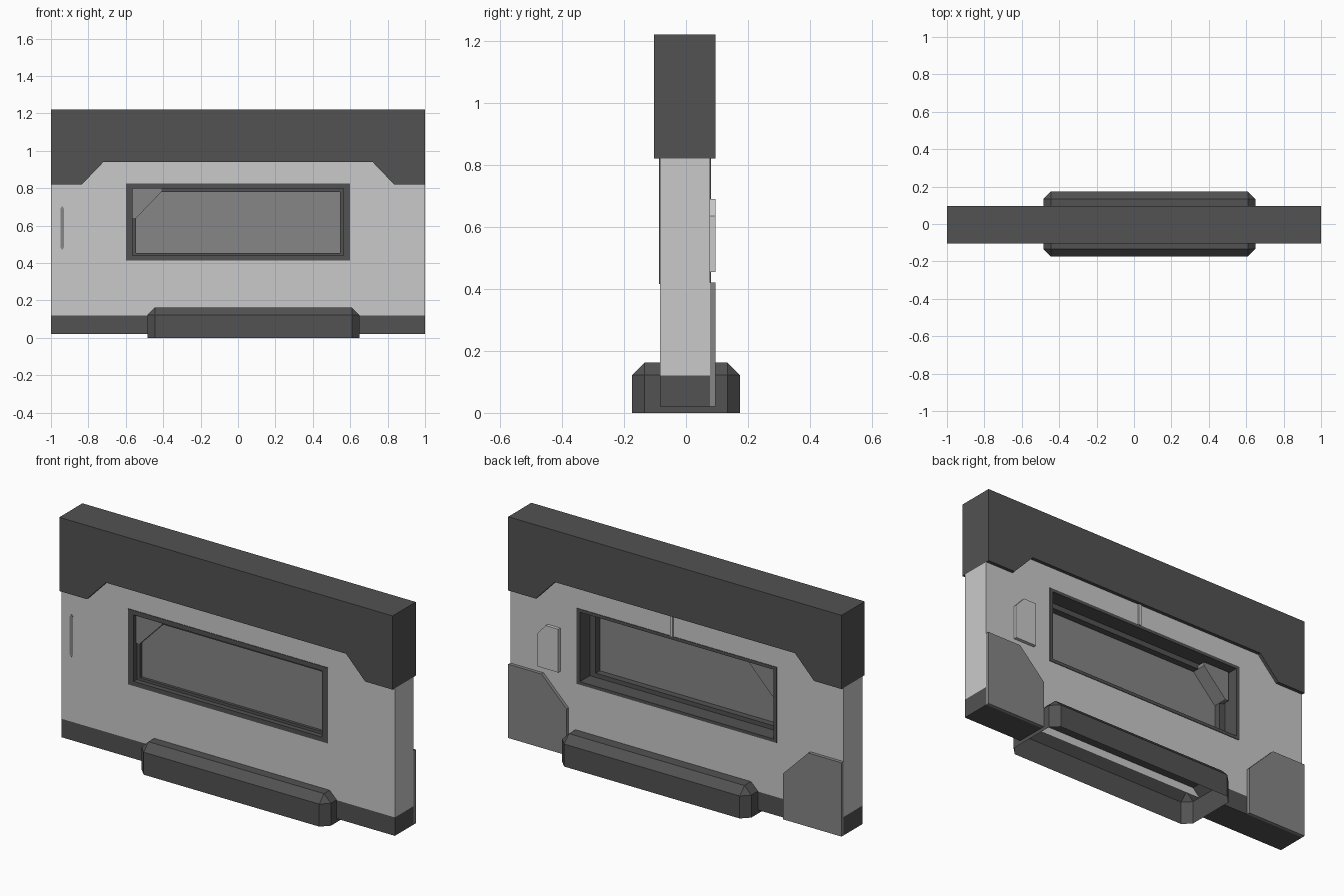
import bpy, bmesh
from mathutils import Vector
from mathutils.geometry import tessellate_polygon

if "Cube" in bpy.data.objects:
    bpy.data.objects.remove(bpy.data.objects["Cube"])


def material(name, v):
    m = bpy.data.materials.new(name)
    m.diffuse_color = (v, v, v, 1)
    m.use_nodes = True
    m.node_tree.nodes["Principled BSDF"].inputs["Base Color"].default_value = m.diffuse_color
    return m


LIGHT = material("light_grey", 0.59)
MID = material("mid_grey", 0.24)
DARK = material("dark_grey", 0.085)


def finish(name, bm, mat):
    bmesh.ops.recalc_face_normals(bm, faces=bm.faces[:])
    me = bpy.data.meshes.new(name)
    bm.to_mesh(me)
    bm.free()
    me.materials.append(mat)
    ob = bpy.data.objects.new(name, me)
    bpy.context.collection.objects.link(ob)
    return ob


def extrude(name, loops, y0, y1, mat, open_below=None):
    """Extrude an x-z outline (optionally with holes) from y0 to y1."""
    bm = bmesh.new()
    pts = [p for loop in loops for p in loop]
    front = [bm.verts.new((x, y0, z)) for x, z in pts]
    back = [bm.verts.new((x, y1, z)) for x, z in pts]
    if len(loops) == 1:
        tris = [range(len(pts))]
    else:
        tris = tessellate_polygon([[Vector((x, z, 0)) for x, z in l] for l in loops])
    for t in tris:
        bm.faces.new([front[i] for i in t])
        bm.faces.new([back[i] for i in t])
    start = 0
    for loop in loops:
        n = len(loop)
        for i in range(n):
            a, b = start + i, start + (i + 1) % n
            if open_below and max(pts[a][1], pts[b][1]) <= open_below:
                continue
            bm.faces.new((front[a], front[b], back[b], back[a]))
        start += n
    return finish(name, bm, mat)


def rect(x0, x1, z0, z1):
    return [(x0, z0), (x1, z0), (x1, z1), (x0, z1)]


YF, YB = -0.084, 0.077          # wall front and back
notch = [(0.835, 0.82), (0.72, 0.94), (-0.72, 0.94), (-0.835, 0.82)]
window = rect(-0.6, 0.6, 0.415, 0.825)
inner = rect(-0.565, 0.565, 0.44, 0.80)
pane = rect(-0.545, 0.545, 0.455, 0.78)

# Wall with window hole, open underneath, and the header above it
extrude("wall_panel",
        [[(-1, 0.12), (1, 0.12), (1, 0.82)] + notch + [(-1, 0.82)], window],
        YF, YB, LIGHT, open_below=0.121)
extrude("header_beam",
        [[(-1, 1.22), (-1, 0.82)] + notch[::-1] + [(1, 0.82), (1, 1.22)]],
        -0.103, 0.095, DARK)

# Bottom trim on both sides of the footing
for name, x0, x1 in (("left_trim", -1, -0.485), ("right_trim", 0.65, 1)):
    extrude(name, [rect(x0, x1, 0.02, 0.12)], YF, YB, DARK)

# Bevelled footing, hollow underneath
bm = bmesh.new()
bmesh.ops.create_cube(bm, size=1)
for v in bm.verts:
    v.co = (0.0825 + v.co.x * 1.135, v.co.y * 0.348, (v.co.z + 0.5) * 0.163)
edges = [e for e in bm.edges if max(v.co.z for v in e.verts) > 0.1]
bmesh.ops.bevel(bm, geom=edges, offset=0.041, segments=1, affect='EDGES', profile=0.5)
low = [f for f in bm.faces if max(v.co.z for v in f.verts) < 0.001]
bmesh.ops.delete(bm, geom=low, context='FACES')
finish("footing", bm, DARK)

# Window frame in stepped rings, then the pane and its corner block
extrude("front_frame", [window, inner], YF - 0.003, -0.06, DARK)
extrude("inner_frame", [window, pane], -0.06, -0.005, DARK)
extrude("back_frame", [window, rect(-0.58, 0.58, 0.432, 0.808)], -0.005, YB + 0.003, DARK)
extrude("window_pane", [pane], -0.045, -0.04, MID)
extrude("corner_block", [[(-0.565, 0.80), (-0.565, 0.64), (-0.545, 0.64),
                          (-0.41, 0.78), (-0.41, 0.80)]], -0.065, 0.04, MID)

# Back corner plates, mirrored
for name, s in (("right_corner_plate", 1), ("left_corner_plate", -1)):
    extrude(name, [[(s * x, z) for x, z in
                    ((1, 0.02), (1, 0.42), (0.80, 0.42), (0.65, 0.27), (0.65, 0.02))]],
            YB, 0.095, MID)

# Small hatch and seam strip on the back
extrude("back_hatch", [[(0.70, 0.455), (0.825, 0.455), (0.825, 0.635),
                        (0.775, 0.69), (0.70, 0.69)]], YB, 0.095, LIGHT)
extrude("seam_strip", [rect(0.022, 0.038, 0.825, 0.94)], YB, YB + 0.006, LIGHT)

# Tapered slot on the front
extrude("front_slot", [[(-0.95, 0.485), (-0.94, 0.47), (-0.93, 0.485),
                        (-0.93, 0.69), (-0.94, 0.705), (-0.95, 0.69)]],
        YF - 0.003, YF, MID)
